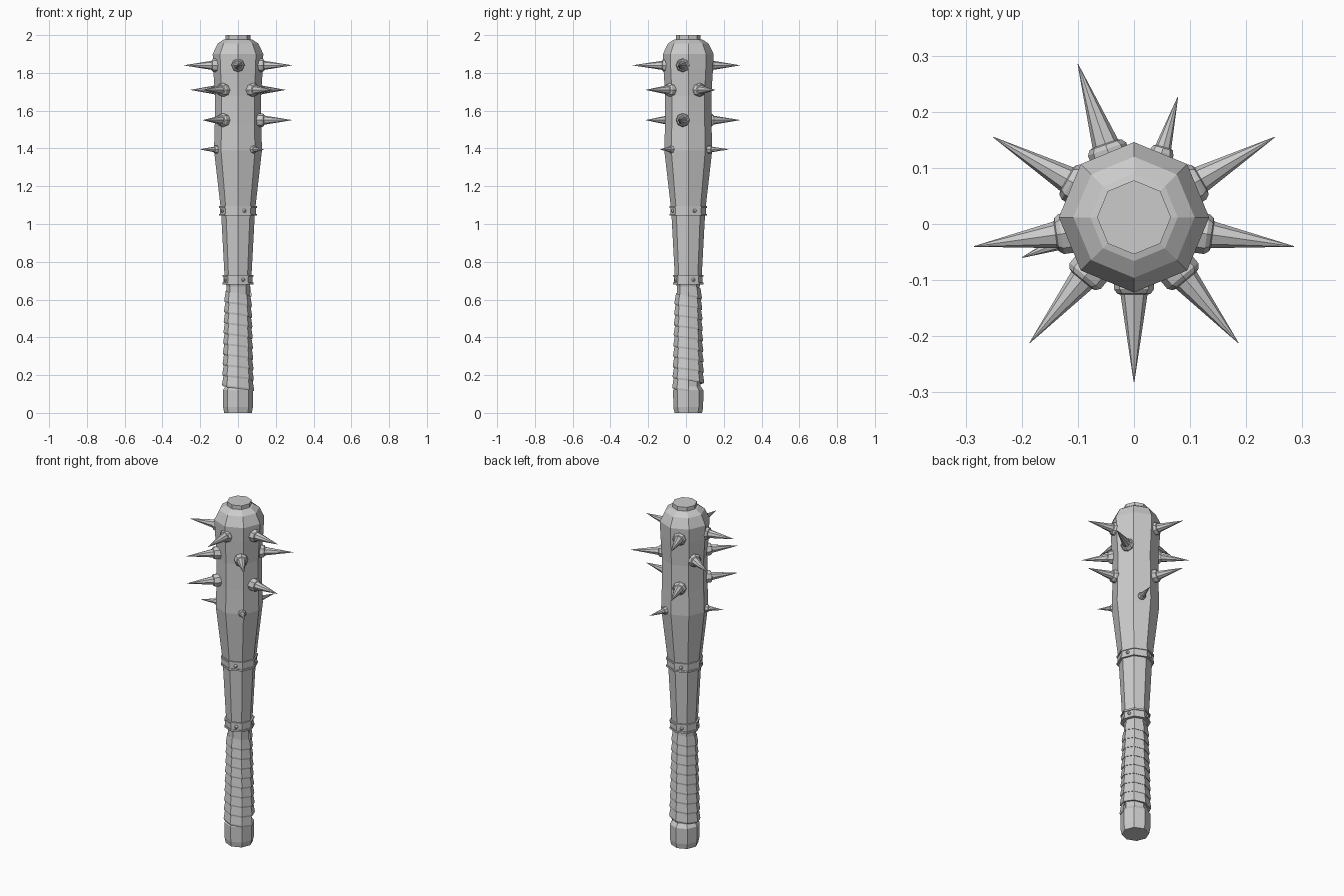
import bpy
import bmesh
import math
from mathutils import Vector

SIDES = 8
CY = 0.012  # depth offset of the shaft axis

cube = bpy.data.objects.get("Cube")
if cube:
    bpy.data.objects.remove(cube, do_unlink=True)

grey = bpy.data.materials.new("light_grey")
grey.use_nodes = True
colour = (0.6, 0.6, 0.6, 1)
grey.diffuse_color = colour
grey.node_tree.nodes["Principled BSDF"].inputs["Base Color"].default_value = colour


def finish(name, bm):
    bmesh.ops.recalc_face_normals(bm, faces=bm.faces)
    mesh = bpy.data.meshes.new(name)
    bm.to_mesh(mesh)
    bm.free()
    mesh.materials.append(grey)
    obj = bpy.data.objects.new(name, mesh)
    bpy.context.collection.objects.link(obj)
    return obj


def lathe(name, profile, sides=SIDES, closed=False):
    """Turn a (radius, height) profile; a closed one makes a hollow band."""
    bm = bmesh.new()
    rings = []
    for r, z in profile:
        angles = [math.tau * i / sides for i in range(sides)]
        rings.append([bm.verts.new((r * math.cos(a), r * math.sin(a), z)) for a in angles])
    pairs = list(zip(rings, rings[1:]))
    if closed:
        pairs.append((rings[-1], rings[0]))
    for low, high in pairs:
        for i in range(sides):
            j = (i + 1) % sides
            bm.faces.new((low[i], low[j], high[j], high[i]))
    if not closed:
        bm.faces.new(rings[0])
        bm.faces.new(rings[-1])
    return finish(name, bm)


# Octagonal shaft, swelling into the head with a small end cap
shaft = lathe("shaft", [
    (0.073, 0), (0.079, 0.03), (0.08, 0.12), (0.066, 0.14), (0.06, 0.67),
    (0.07, 0.7), (0.09, 1.07), (0.127, 1.39), (0.123, 1.53), (0.122, 1.68),
    (0.131, 1.82), (0.134, 1.90), (0.108, 1.955), (0.078, 1.975),
    (0.066, 1.978), (0.066, 2.0)])
shaft.location.y = CY


# Grip wrap: a flared ribbon wound down the handle
def grip_wrap(top, bottom, turns):
    bm = bmesh.new()
    pitch = (top - bottom) / turns
    steps = turns * SIDES
    rows = []
    for i in range(steps + 1):
        t = i / steps
        a = math.tau * i / SIDES
        z = top - t * (top - bottom)
        r = 0.064 + 0.013 * t
        section = [(r, z + pitch * 0.35), (r + 0.008, z - pitch * 0.55),
                   (r + 0.006, z - pitch * 0.72), (r - 0.012, z - pitch * 0.65)]
        rows.append([bm.verts.new((q * math.cos(a), q * math.sin(a), h)) for q, h in section])
    for a, b in zip(rows, rows[1:]):
        for k in range(4):
            n = (k + 1) % 4
            bm.faces.new((a[k], a[n], b[n], b[k]))
    bm.faces.new(rows[0])
    bm.faces.new(rows[-1])
    return finish("grip_wrap", bm)


grip_wrap(0.655, 0.155, 9).location.y = CY


# Metal bands with raised rims and four rivets each
def band(name, z, r, half):
    inner, mid, rim = r - 0.03, r - 0.005, 0.01
    ring = lathe(name, [
        (inner, z - half), (r, z - half), (r, z - half + rim), (mid, z - half + rim),
        (mid, z + half - rim), (r, z + half - rim), (r, z + half), (inner, z + half)],
        closed=True)
    ring.location.y = CY
    for k in range(4):
        a = math.radians(22.5 + 90 * k)
        d = mid * math.cos(math.pi / SIDES)
        bm = bmesh.new()
        bmesh.ops.create_uvsphere(bm, u_segments=8, v_segments=6, radius=0.01)
        rivet = finish(f"{name}_rivet_{k + 1}", bm)
        rivet.location = (d * math.cos(a), d * math.sin(a) + CY, z)


band("lower_band", 0.705, 0.081, 0.026)
band("upper_band", 1.07, 0.1, 0.026)


# Spikes: a tapered cone seated in a flat collar
def spike(name, z, base, tip, size=1.0):
    start, end = Vector((*base, z)), Vector((*tip, z))
    axis = end - start
    obj = lathe(name, [
        (0.036 * size, -0.03), (0.036 * size, 0.006), (0.03 * size, 0.014),
        (0.024 * size, 0.016), (0.0006, axis.length)])
    obj.location = start
    obj.rotation_euler = axis.to_track_quat("Z", "Y").to_euler()


SIDE = ((0.124, -0.017), (0.285, -0.04))
BACK = ((-0.046, 0.128), (-0.1, 0.285))
FRONT = ((0, -0.11), (0, -0.282))
FRONT_DIAGONAL = ((0.083, -0.088), (0.186, -0.212))
BACK_DIAGONAL = ((0.106, 0.072), (0.251, 0.155))


def mirrored(pair):
    return tuple((-x, y) for x, y in pair)


# Top row
spike("top_spike_left", 1.84, *SIDE)
spike("top_spike_right", 1.84, *mirrored(SIDE))
spike("top_spike_front", 1.84, *FRONT)
spike("top_spike_back", 1.84, *BACK)
# Second row
for label, pair in (("front", FRONT_DIAGONAL), ("back", BACK_DIAGONAL)):
    spike(f"second_spike_{label}_left", 1.71, *pair)
    spike(f"second_spike_{label}_right", 1.71, *mirrored(pair))
# Third row
spike("third_spike_left", 1.55, *SIDE)
spike("third_spike_front_right", 1.55, *mirrored(FRONT_DIAGONAL))
spike("third_spike_back", 1.55, *BACK)
# Small bottom row
spike("small_spike_back", 1.395, (0.048, 0.122), (0.078, 0.226), 0.6)
spike("small_spike_right", 1.395, (-0.113, -0.025), (-0.2, -0.06), 0.6)
spike("small_spike_front_left", 1.395, (0.08, -0.075), (0.137, -0.138), 0.6)
